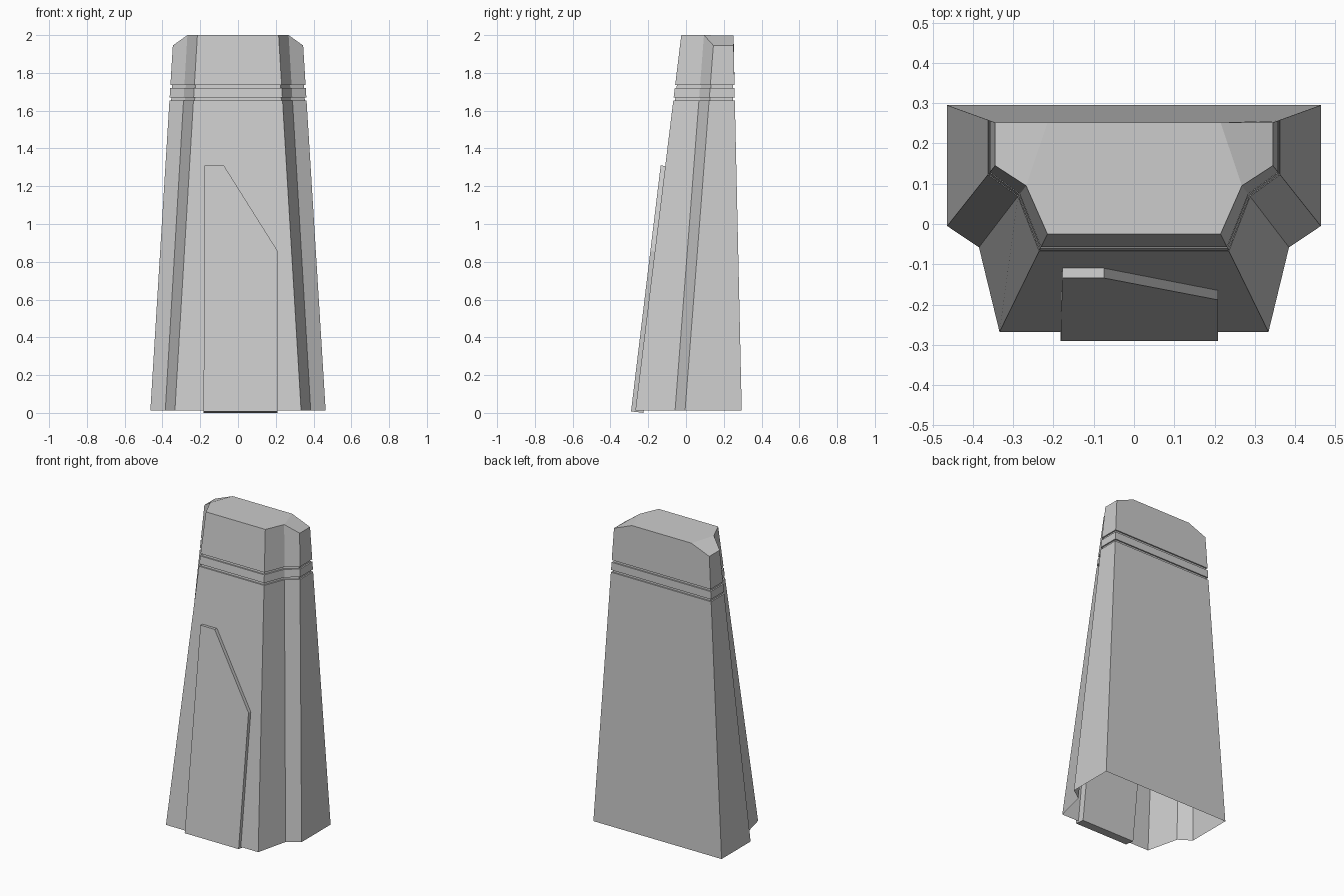
import bpy, bmesh
from mathutils import Vector

if "Cube" in bpy.data.objects:
    bpy.data.objects.remove(bpy.data.objects["Cube"])


def finish(bm, name):
    bmesh.ops.recalc_face_normals(bm, faces=bm.faces[:])
    mesh = bpy.data.meshes.new(name)
    bm.to_mesh(mesh)
    bm.free()
    obj = bpy.data.objects.new(name, mesh)
    bpy.context.collection.objects.link(obj)
    return obj


# Right half of the outline: each corner runs straight from foot to top
FOOT = [(0.464, 0.295, 0.013), (0.464, -0.005, 0.013), (0.385, -0.058, 0.013), (0.334, -0.268, 0.013)]
TOP = [(0.345, 0.252, 1.945), (0.345, 0.145, 1.945), (0.268, 0.095, 2.0), (0.215, -0.025, 2.0)]


def mirrored(half):
    return half + [Vector((-p.x, p.y, p.z)) for p in reversed(half)]


def level(z):
    """Outline of the tapered tower at height z."""
    half = []
    for f, t in zip(FOOT, TOP):
        half.append(Vector(f).lerp(Vector(t), (z - f[2]) / (t[2] - f[2])))
    return mirrored(half)


def inset(points, d):
    """Move every side of a clockwise outline inwards by d."""
    out = []
    for i, p in enumerate(points):
        a = (p - points[i - 1]).normalized()
        b = (points[(i + 1) % len(points)] - p).normalized()
        na, nb = Vector((a.y, -a.x, 0)), Vector((b.y, -b.x, 0))
        out.append(p + (na + nb) * d / (1 + na.dot(nb)))
    return out


# Tower shell, open underneath, with two grooves cut around the neck
rings = [level(0.013)]
for low, high in ((1.655, 1.670), (1.720, 1.735)):
    rings += [level(low), inset(level(low), 0.009), inset(level(high), 0.009), level(high)]
rings.append(mirrored([Vector(t) for t in TOP]))

bm = bmesh.new()
loops = [[bm.verts.new(p) for p in r] for r in rings]
ridge_r = bm.verts.new((0.215, 0.252, 1.997))
ridge_l = bm.verts.new((-0.215, 0.252, 1.997))
for lo, hi in zip(loops, loops[1:]):
    for i in range(8):
        j = (i + 1) % 8
        if hi is loops[-1] and i == 7:
            bm.faces.new((lo[7], lo[0], hi[0], ridge_r, ridge_l, hi[7]))
        else:
            bm.faces.new((lo[i], lo[j], hi[j], hi[i]))

# Flat roof and its sloped shoulders
t = loops[-1]
bm.faces.new((t[2], t[3], t[4], t[5], ridge_l, ridge_r))
bm.faces.new((t[0], t[1], t[2], ridge_r))
bm.faces.new((t[7], t[6], t[5], ridge_l))
finish(bm, "tower_shell")

# Sloped front panel, following the lean of the front wall
LEAN = 0.1205
PANEL = [(-0.182, 0.008), (0.208, 0.008), (0.208, 0.86), (-0.075, 1.31), (-0.178, 1.31)]
bm = bmesh.new()
face = bm.faces.new([bm.verts.new((x, -0.291 + LEAN * (z - 0.008), z)) for x, z in PANEL])
extruded = bmesh.ops.extrude_face_region(bm, geom=[face], use_keep_orig=True)
moved = [v for v in extruded["geom"] if isinstance(v, bmesh.types.BMVert)]
bmesh.ops.translate(bm, verts=moved, vec=(0, 0.066, -0.066 * LEAN))
finish(bm, "front_panel")
